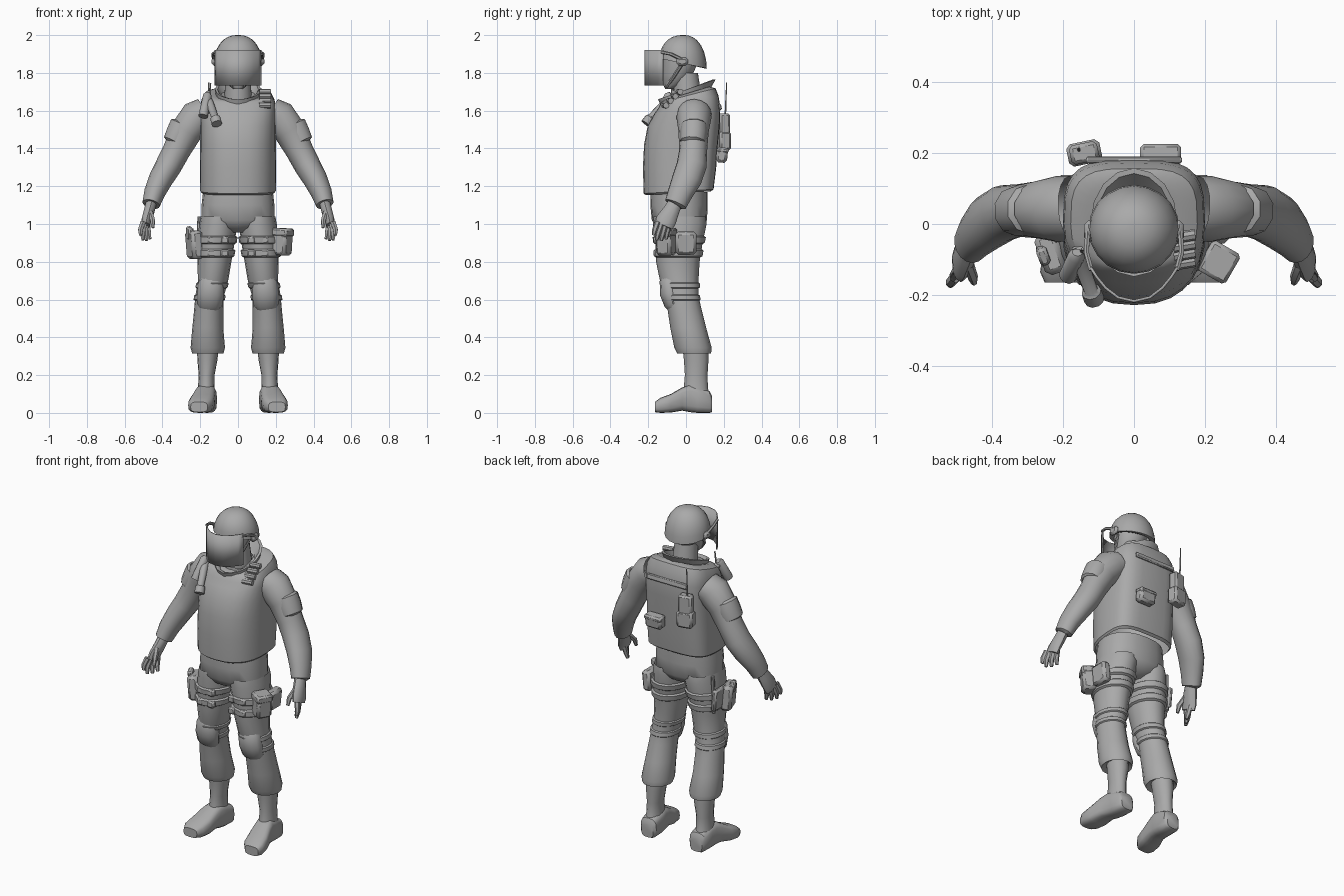
import bpy, bmesh, math
from mathutils import Vector as V, Euler

def material(name, c):
    m = bpy.data.materials.new(name)
    m.diffuse_color = (c, c, c, 1)
    return m
GREY = material("grey", 0.4)

def finish(name, bm):
    bmesh.ops.recalc_face_normals(bm, faces=bm.faces[:])
    me = bpy.data.meshes.new(name)
    bm.to_mesh(me)
    bm.free()
    me.materials.append(GREY)
    ob = bpy.data.objects.new(name, me)
    bpy.context.collection.objects.link(ob)
    return ob

def loft(name, rings, caps=(1, 1), both=False):
    """Skin a list of rings, capping start and end; both=True also makes the other side."""
    for s in ((1, -1) if both else (1,)):
        bm = bmesh.new()
        vs = [[bm.verts.new((p[0] * s, p[1], p[2])) for p in r] for r in rings]
        n = len(rings[0])
        for a, b in zip(vs, vs[1:]):
            for i in range(n):
                bm.faces.new((a[i], a[(i + 1) % n], b[(i + 1) % n], b[i]))
        for cap, ring in zip(caps, (vs[0], vs[-1])):
            if cap:
                bm.faces.new(ring)
        finish(name + ("" if not both else "_left" if s > 0 else "_right"), bm)

def power(t, e):
    return math.copysign(abs(t) ** e, t)

def oval(c, u, v, n=16, e=1.0):
    """Ring about c with half axes u and v; e < 1 makes it boxier."""
    return [V(c) + V(u) * power(math.cos(2 * math.pi * i / n), e) + V(v) * power(math.sin(2 * math.pi * i / n), e)
            for i in range(n)]

def flat(z, cx, cy, rx, ry, n=16, e=1.0):
    return oval((cx, cy, z), (rx, 0, 0), (0, ry, 0), n, e)

def tube(name, pts, n=8, ref=(0, 1, 0), both=False, caps=(1, 1)):
    """Tube through (centre, radius along ref, other radius)."""
    rings = []
    for i, (c, a, b) in enumerate(pts):
        t = (V(pts[min(i + 1, len(pts) - 1)][0]) - V(pts[max(i - 1, 0)][0])).normalized()
        u = (V(ref) - t * t.dot(V(ref))).normalized()
        rings.append(oval(c, u * a, t.cross(u) * b, n))
    loft(name, rings, caps, both)

def box(name, loc, size, rot=(0, 0, 0), bevel=0.01, both=False):
    for s in ((1, -1) if both else (1,)):
        bm = bmesh.new()
        bmesh.ops.create_cube(bm, size=1)
        for v in bm.verts:
            v.co = V(a * b for a, b in zip(v.co, size))
        bmesh.ops.bevel(bm, geom=bm.edges[:], offset=bevel, segments=1, affect='EDGES')
        R = Euler([math.radians(a) for a in rot]).to_matrix()
        for v in bm.verts:
            v.co = R @ v.co + V(loc)
            v.co.x *= s
        finish(name, bm)

def lerp_row(rows, z):
    for a, b in zip(rows, rows[1:]):
        if a[0] >= z >= b[0]:
            t = (a[0] - z) / (a[0] - b[0])
            return [p + (q - p) * t for p, q in zip(a, b)]

# vest: height, half width, front y, back y, tilt; square back, rounder front
def vest_ring(z, w, f, b, tilt, n=28):
    ring = []
    for i in range(n):
        s, c = math.sin(2 * math.pi * i / n), math.cos(2 * math.pi * i / n)
        e = .58 if s > 0 else .82
        y = (b if s > 0 else -f) * power(s, e)
        ring.append(V((w * power(c, e), y, z + tilt * y)))
    return ring
vest = [(1.165, .192, -.212, .132, .06), (1.175, .201, -.224, .146, .06), (1.3, .202, -.228, .16, 0),
        (1.42, .2, -.222, .168, 0), (1.52, .2, -.203, .178, 0), (1.6, .199, -.168, .182, .1), (1.645, .196, -.145, .172, .2),
        (1.678, .178, -.132, .156, .26), (1.69, .135, -.12, .125, .3), (1.68, .07, -.08, .08, .3)]
loft("vest", [vest_ring(*r) for r in vest], (0, 0))

# hips
loft("hips", [flat(z, 0, c, w, d, 20, .85) for z, c, w, d in
     [(1.17, -.036, .185, .15), (1.1, -.037, .193, .152), (1.02, -.035, .195, .146), (.98, -.035, .12, .12), (.955, -.035, .05, .07)]], (0, 1))

# trouser legs: height, centre x, centre y, half width, half depth
leg = [(1.04, .101, -.034, .097, .138), (1, .104, -.033, .101, .142), (.9, .118, -.037, .1, .125), (.8, .125, -.043, .09, .115),
       (.7, .132, -.036, .08, .102), (.62, .15, -.024, .076, .09), (.55, .155, -.008, .077, .09),
       (.45, .16, .012, .082, .095), (.345, .16, .037, .091, .099), (.315, .16, .043, .083, .09), (.33, .16, .05, .056, .066)]
loft("trouser_leg", [flat(*r) for r in leg], (0, 0), True)

def leg_band(name, levels, grow):
    rings = []
    for z, k in levels:
        _, cx, cy, rx, ry = lerp_row(leg, z)
        rings.append(flat(z, cx, cy, rx + grow * k, ry + grow * k))
    loft(name, rings, (0, 0), True)

for z in (.915, .845):  # holster straps
    leg_band("thigh_strap", [(z + .022, 0), (z + .015, 1), (z - .015, 1), (z - .022, 0)], .011)
for z in (.675, .61):  # knee pad straps
    leg_band("knee_strap", [(z + .016, 0), (z + .011, 1), (z - .011, 1), (z - .016, 0)], .007)
tube("knee_pad", [((.137, -.07, .715), .05, .055), ((.14, -.085, .69), .055, .068), ((.146, -.083, .63), .055, .072),
                  ((.15, -.07, .575), .045, .068), ((.152, -.05, .545), .03, .05)], 12, both=True, caps=(0, 0))

# boots
loft("boot_shaft", [flat(*r) for r in [(.335, .16, .05, .057, .067), (.28, .162, .054, .053, .065), (.2, .166, .054, .042, .06),
     (.13, .168, .052, .044, .064), (.1, .168, .054, .047, .072)]], (0, 0), True)
foot = [(.138, .164, .04, .09, .005), (.125, .164, .052, .115, 0), (.06, .166, .055, .14, 0), (.02, .17, .055, .15, .004),
        (-.02, .178, .058, .135, .012), (-.08, .19, .066, .1, .002), (-.135, .2, .064, .08, 0), (-.165, .206, .045, .058, .004)]
loft("boot_foot", [oval((x, y, (t + b) / 2), (w, 0, 0), (0, 0, (t - b) / 2), 16, .62) for y, x, w, t, b in foot], both=True)

# sleeves, with a shoulder pouch on each
arm = [((.175, .045, 1.585), .09, .085), ((.215, .042, 1.565), .093, .094), ((.275, .04, 1.49), .08, .085), ((.325, .038, 1.39), .074, .073),
       ((.367, .03, 1.31), .08, .07), ((.41, .004, 1.235), .079, .064), ((.442, -.03, 1.165), .067, .056),
       ((.46, -.055, 1.105), .059, .047), ((.461, -.058, 1.1), .042, .03)]
tube("sleeve", arm, 16, both=True, caps=(0, 1))
tube("arm_pouch", [((.291, .042, 1.53), .058, .055), ((.294, .042, 1.525), .07, .07), ((.315, .04, 1.48), .073, .069),
                   ((.337, .036, 1.435), .069, .063), ((.339, .036, 1.43), .055, .05)], 10, both=True, caps=(0, 0))

# hands
tube("palm", [((.461, -.06, 1.105), .038, .03), ((.47, -.078, 1.07), .044, .03), ((.485, -.105, 1.02), .054, .027),
              ((.49, -.118, .99), .05, .022)], 10, both=True, caps=(0, 1))
for a, b, c in [((.503, -.15, 1.01), (.516, -.165, .97), (.516, -.172, .94)), ((.496, -.132, 1), (.506, -.148, .95), (.502, -.156, .915)),
                ((.488, -.11, .995), (.49, -.124, .945), (.483, -.132, .912)), ((.478, -.088, 1.0), (.474, -.1, .955), (.466, -.106, .92)),
                ((.465, -.115, 1.06), (.452, -.152, 1.02), (.45, -.165, .98))]:
    tube("finger", [(a, .016, .016), (b, .0145, .0145), (c, .009, .009)], 6, both=True, caps=(0, 1))

# neck and face
loft("neck", [flat(1.66, 0, .01, .073, .075), flat(1.8, 0, -.005, .065, .068)], (0, 0))
loft("face", [flat(z, 0, c, w, d) for z, c, w, d in
     [(1.715, -.085, .025, .025), (1.735, -.07, .05, .05), (1.79, -.045, .077, .08), (1.86, -.03, .088, .095), (1.9, -.03, .088, .095)]], (1, 0))

# flared collar, low at the throat
def collar(w, yf, yb, zf, zb):
    return [V((w * math.cos(a), (yf + yb) / 2 + (yb - yf) / 2 * math.sin(a), (zf + zb) / 2 + (zb - zf) / 2 * math.sin(a)))
            for a in (2 * math.pi * i / 16 for i in range(16))]
loft("collar", [collar(.115, -.135, .12, 1.63, 1.7), collar(.122, -.148, .157, 1.66, 1.765), collar(.108, -.135, .142, 1.66, 1.765),
                collar(.085, -.1, .09, 1.64, 1.7)], (0, 0))

# helmet: rim drops towards the back
def helm(k, t):
    return [V((.128 * k * math.cos(a), -.015 + .125 * k * math.sin(a), 1.85 - .026 * math.sin(a) * (1 - t) + .15 * t))
            for a in (2 * math.pi * i / 20 for i in range(20))]
loft("helmet", [helm(.75, .05), helm(.9, 0)] + [helm(math.cos(t) ** .85, math.sin(t)) for t in (0, .25, .5, .75, 1, 1.2, 1.38, 1.5)], (0, 1))
box("ear_pivot", (.126, -.02, 1.86), (.028, .06, .045), bevel=.012, both=True)
tube("visor_arm", [((.13, -.02, 1.87), .009, .008), ((.134, -.08, 1.9), .009, .008), ((.12, -.13, 1.91), .009, .008)], 6, (0, 0, 1), True)
tube("chin_strap", [((.1, -.02, 1.85), .01, .006), ((.08, -.065, 1.78), .01, .006), ((.03, -.105, 1.725), .01, .006)], 6, both=True)

# curved visor
bm = bmesh.new()
prof = [(x, -.217 + .095 * (abs(x) / .122) ** 2.2) for x in (-.122, -.105, -.08, -.045, 0, .045, .08, .105, .122)]
cols = [[bm.verts.new((x, y, z)) for z in (1.732, 1.92)] for x, y in prof]
for a, b in zip(cols, cols[1:]):
    bm.faces.new((a[0], b[0], b[1], a[1]))
vis = finish("visor", bm)
m = vis.modifiers.new("thickness", 'SOLIDIFY')
m.thickness, m.offset = .008, 0

# chest gear: torch, spray can and a row of cartridges
tube("torch", [((-.16, -.07, 1.67), .016, .016), ((-.15, -.11, 1.64), .022, .022), ((-.122, -.185, 1.565), .02, .02),
               ((-.12, -.19, 1.56), .028, .028), ((-.112, -.212, 1.53), .029, .029)], 10)
tube("spray", [((-.16, -.08, 1.69), .014, .014), ((-.162, -.09, 1.68), .024, .024),
               ((-.185, -.145, 1.57), .026, .026)], 10)
tube("spray_aerial", [((-.148, -.08, 1.66), .005, .005), ((-.145, -.07, 1.745), .004, .004)], 6)
for i in range(4):
    y, z = -.03 - .025 * i, 1.7 - .024 * i
    tube("cartridge", [((.112, y - .01, z), .016, .016), ((.172, y, z), .016, .016)], 8)

# back gear: flap, pouch and radio
box("back_flap", (0, .18, 1.62), (.27, .016, .032), (10, 0, 0), .005)
box("back_pouch", (.075, .19, 1.365), (.11, .06, .08), (-6, 0, 0), .014)
box("back_pouch_lid", (.075, .195, 1.39), (.115, .06, .03), (-6, 0, 0))
box("radio", (-.14, .2, 1.5), (.08, .055, .17), (0, 0, 12))
box("radio_holder", (-.14, .2, 1.44), (.095, .064, .1), (0, 0, 12), .012)
tube("radio_aerial", [((-.155, .208, 1.57), .005, .005), ((-.155, .215, 1.75), .003, .003)], 6, (1, 0, 0))

# thigh gear
box("thigh_pouch", (.235, -.105, .905), (.085, .09, .14), (0, 4, -30), .014)
box("thigh_pouch_lid", (.238, -.107, .955), (.092, .097, .045), (0, 4, -30))
box("side_pouch", (.235, .0, .9), (.055, .11, .12), (0, 6, 0), .014)
box("holster", (-.23, -.08, .89), (.065, .12, .15), (0, -5, 20), .016)
box("holster_plate", (-.22, 0, .9), (.03, .11, .13), (0, -5, 0))
box("pistol_grip", (-.255, -.085, .95), (.03, .05, .07), (15, -5, 20), .008)
tube("baton", [((-.21, .03, .82), .012, .012), ((-.205, .035, 1.04), .01, .01)], 8, (1, 0, 0))
for x, z in ((.07, .915), (.07, .845), (.14, .915), (.14, .845)):
    box("strap_buckle", (x, -.156, z), (.045, .03, .04), bevel=.008, both=True)

# smooth shading with sharp edges kept
for ob in bpy.data.objects:
    ob.select_set(True)
    bpy.context.view_layer.objects.active = ob
bpy.ops.object.shade_smooth_by_angle(angle=math.radians(40))
